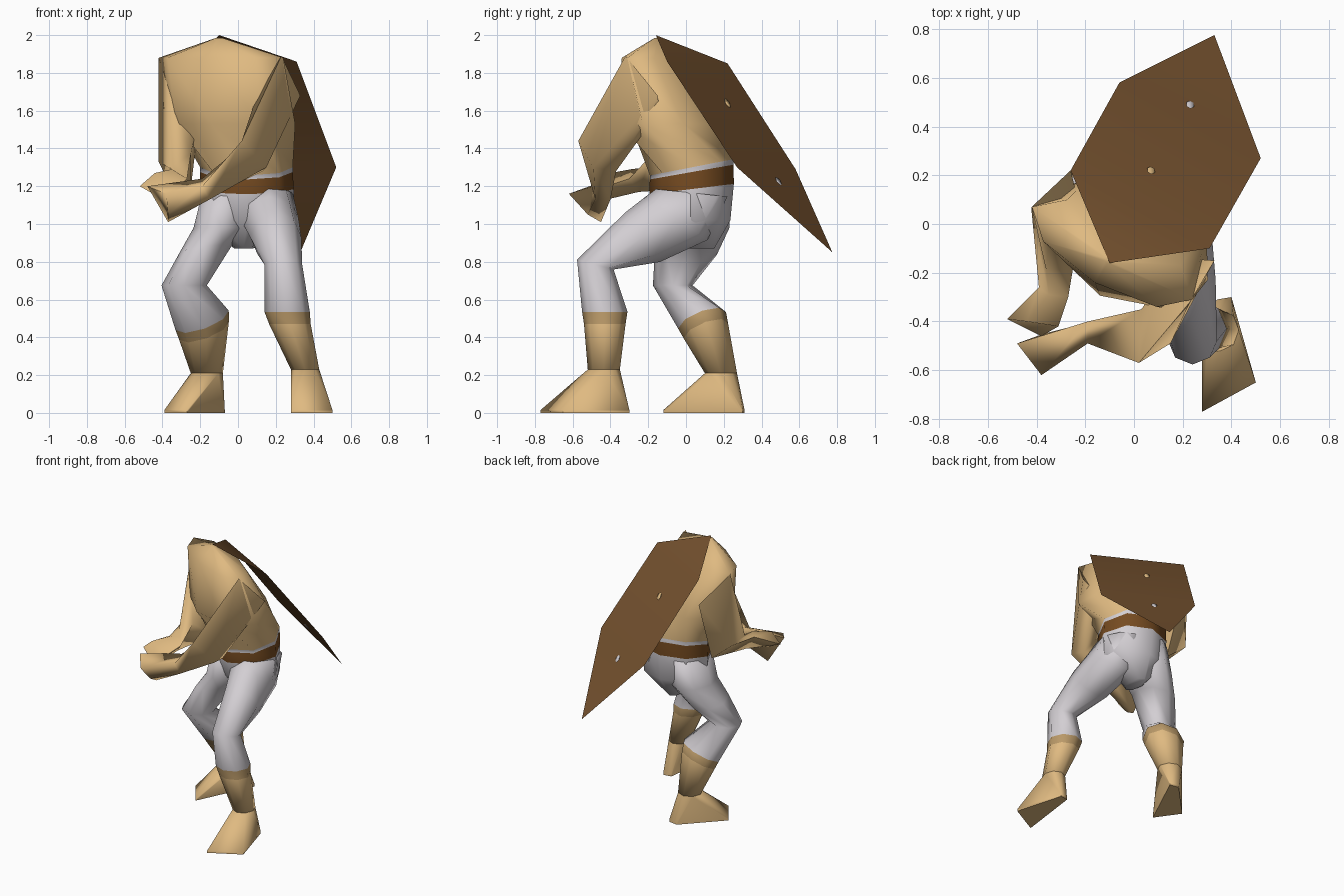
import bpy, bmesh
from math import cos, sin, pi, radians
from mathutils import Vector, Euler

default_cube = bpy.data.objects.get("Cube")
if default_cube:
    bpy.data.objects.remove(default_cube, do_unlink=True)


def make_material(name, red, green, blue):
    material = bpy.data.materials.new(name)
    material.use_nodes = True
    colour = (red, green, blue, 1)
    material.diffuse_color = colour
    material.node_tree.nodes["Principled BSDF"].inputs["Base Color"].default_value = colour
    return material


tan = make_material("tan leather", .74, .49, .22)
cuff = make_material("dark tan cuff", .49, .32, .14)
cloth = make_material("pale grey cloth", .65, .62, .65)
belt = make_material("belt brown", .18, .07, .015)
wood = make_material("shield brown", .17, .08, .027)


def finish(name, mesh_builder, materials, smooth_angle=100):
    """Turn a bmesh into a smooth shaded object with the given materials."""
    bmesh.ops.recalc_face_normals(mesh_builder, faces=mesh_builder.faces[:])
    mesh = bpy.data.meshes.new(name)
    mesh_builder.to_mesh(mesh)
    mesh_builder.free()
    part = bpy.data.objects.new(name, mesh)
    bpy.context.collection.objects.link(part)
    for material in materials:
        mesh.materials.append(material)
    bpy.ops.object.select_all(action='DESELECT')
    part.select_set(True)
    bpy.context.view_layer.objects.active = part
    bpy.ops.object.shade_smooth_by_angle(angle=radians(smooth_angle))


def ring(x, y, z, rx, ry, tilt=0, roll=0, yaw=0, sides=8):
    """Elliptical cross-section, turned by angles in degrees."""
    turn = Euler((radians(tilt), radians(roll), radians(yaw))).to_matrix()
    centre = Vector((x, y, z))
    angles = [2 * pi * i / sides for i in range(sides)]
    return [centre + turn @ Vector((rx * cos(a), ry * sin(a), 0)) for a in angles]


def loft(name, rings, colours):
    """Skin the rings; colours holds one material per span, the last one repeating."""
    builder = bmesh.new()
    loops = [[builder.verts.new(point) for point in points] for points in rings]
    palette = list(dict.fromkeys(colours))
    for span, (upper, lower) in enumerate(zip(loops, loops[1:])):
        colour = colours[min(span, len(colours) - 1)]
        for i in range(len(upper)):
            j = (i + 1) % len(upper)
            face = builder.faces.new((upper[i], upper[j], lower[j], lower[i]))
            face.material_index = palette.index(colour)
    builder.faces.new(loops[0]).material_index = palette.index(colours[0])
    builder.faces.new(loops[-1]).material_index = palette.index(colours[-1])
    finish(name, builder, palette)


def hull(name, points, material):
    builder = bmesh.new()
    for point in points:
        builder.verts.new(point)
    result = bmesh.ops.convex_hull(builder, input=builder.verts[:])
    loose = {v for v in result["geom_interior"] if isinstance(v, bmesh.types.BMVert)}
    bmesh.ops.delete(builder, geom=list(loose), context='VERTS')
    finish(name, builder, [material], 60)


# Torso with a jutting chest, waist band, belt and pelvis
loft("torso_and_hips", [
    ring(-.10, -.15, 1.985, .02, .015, yaw=-30),
    ring(-.09, -.12, 1.88, .38, .14, yaw=-30),
    ring(-.015, -.06, 1.53, .36, .265, yaw=-28),
    ring(.045, .03, 1.30, .245, .225, tilt=11),
    ring(.045, .03, 1.275, .245, .225, tilt=10),
    ring(.045, .03, 1.185, .25, .225, tilt=7),
    ring(.05, .045, 1.02, .25, .19),
    ring(.03, .05, .87, .05, .10),
], [tan, tan, tan, cloth, belt, cloth])

# Legs: trousers, cuff and boot shaft share one skin
leg_colours = [cloth, cloth, cloth, cloth, cuff, tan]
left_ankle = ring(.355, -.435, .23, .075, .085)
right_ankle = ring(-.165, .185, .21, .085, .085)
loft("left_leg", [
    ring(.17, .03, 1.165, .12, .19, tilt=-6),
    ring(.165, -.05, 1.03, .155, .20, tilt=-35),
    ring(.20, -.23, .93, .135, .16, tilt=-55),
    ring(.24, -.48, .785, .10, .10, tilt=-15),
    ring(.26, -.43, .535, .12, .12),
    ring(.275, -.43, .47, .11, .11),
    left_ankle,
], leg_colours)
loft("right_leg", [
    ring(-.065, .035, 1.165, .125, .19, tilt=5),
    ring(-.09, .035, .98, .145, .195),
    ring(-.175, .00, .86, .14, .165, tilt=-8, roll=-8),
    ring(-.285, -.07, .675, .12, .105),
    ring(-.19, .085, .49, .15, .135, tilt=20, roll=-20),
    ring(-.18, .105, .435, .14, .125, tilt=20, roll=-20),
    right_ankle,
], leg_colours)

# Boot feet: wedge from the ankle down to the sole
soles = {
    "left_foot": (left_ankle, [(.34, -.31), (.40, -.30), (.50, -.65), (.28, -.77)]),
    "right_foot": (right_ankle, [(-.07, .30), (-.14, .31), (-.39, .05), (-.27, -.12)]),
}
for name, (ankle, corners) in soles.items():
    sole = [(x, y, z) for x, y in corners for z in (0, .015)]
    hull(name, ankle + sole, tan)

# Arms: shoulder, elbow, wrist and closed hand
loft("left_arm", [
    [(.23, -.32, 1.89), (.33, -.15, 1.68), (.20, -.14, 1.60), (.10, -.25, 1.68)],
    [(.02, -.57, 1.44), (.15, -.49, 1.30), (.13, -.37, 1.28), (.03, -.35, 1.42)],
    [(-.19, -.49, 1.20), (-.15, -.48, 1.13), (-.17, -.40, 1.13), (-.19, -.40, 1.24)],
    [(-.38, -.62, 1.16), (-.37, -.52, 1.05), (-.37, -.45, 1.01), (-.48, -.49, 1.20)],
], [tan])
loft("right_arm", [
    [(-.42, .07, 1.88), (-.35, -.07, 1.68), (-.20, -.02, 1.60), (-.26, .22, 1.66)],
    [(-.42, .05, 1.33), (-.36, -.19, 1.30), (-.25, -.18, 1.37), (-.25, .05, 1.19)],
    [(-.39, -.26, 1.27), (-.35, -.29, 1.29), (-.27, -.30, 1.24), (-.33, -.25, 1.17)],
    [(-.52, -.39, 1.20), (-.44, -.40, 1.27), (-.31, -.42, 1.20), (-.38, -.46, 1.12)],
], [tan])

# Six-sided shield slung on the back: one thin sheet, folded near its top
builder = bmesh.new()
top, left_top, left_low, tip, right_low, right_top = [builder.verts.new(p) for p in (
    (-.10, -.16, 2.0), (.31, -.10, 1.86), (.52, .27, 1.30),
    (.33, .775, .85), (-.06, .58, 1.29), (-.26, .22, 1.85))]
builder.faces.new((top, right_top, left_top))
builder.faces.new((left_top, right_top, right_low, left_low))
builder.faces.new((left_low, right_low, tip))
finish("shield", builder, [wood])

# Two small worn spots on the shield, as thin plates
for name, spot, material in (("upper_spot", (.07, .22, 1.639), tan),
                             ("lower_spot", (.23, .49, 1.223), cloth)):
    x, y, z = spot
    loft(name, [ring(x, y, z + lift, .018, .025, tilt=-53, yaw=-29, sides=6)
                for lift in (-.007, .007)], [material])
